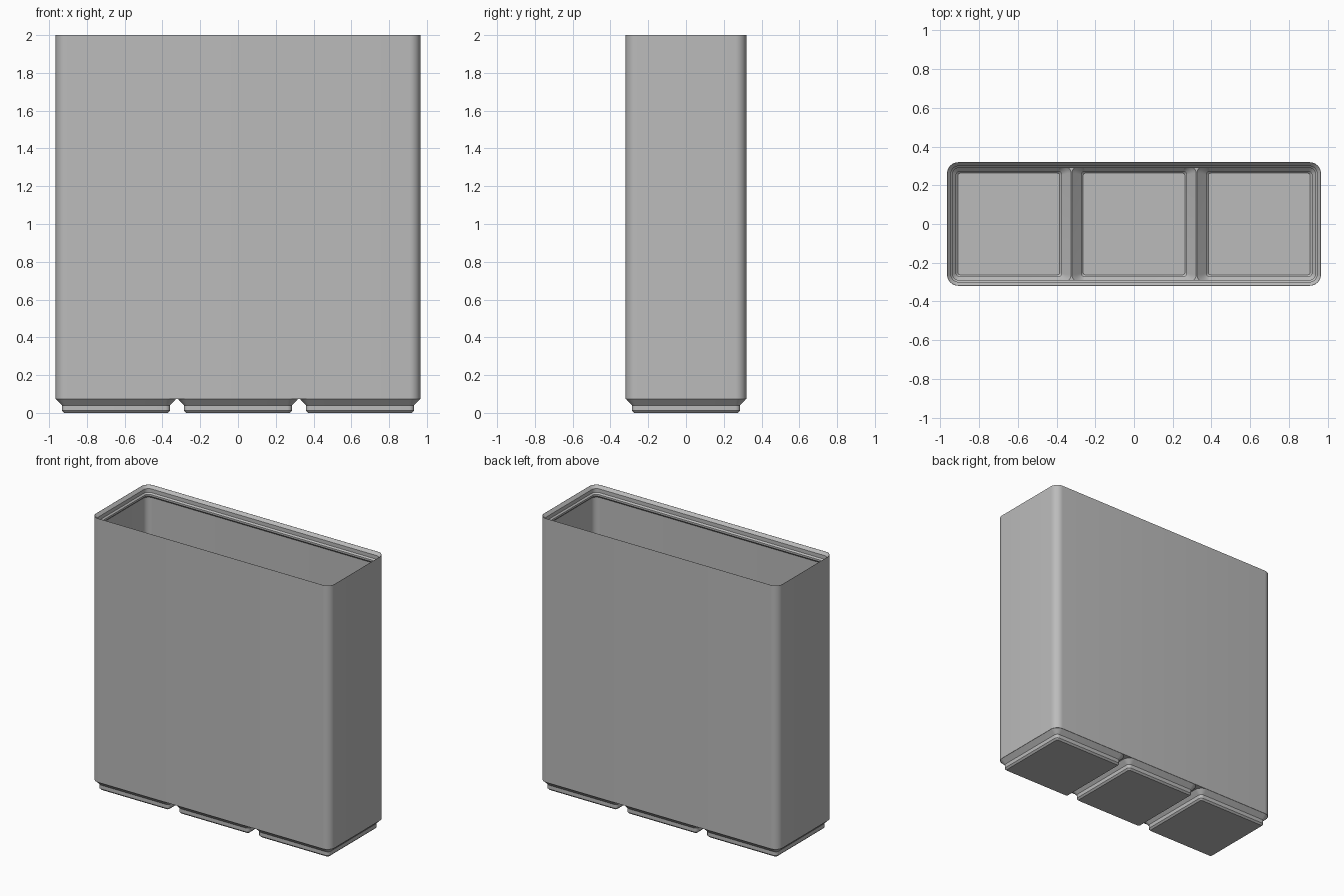
import bpy, bmesh
from math import cos, sin, pi, radians

if "Cube" in bpy.data.objects:
    bpy.data.objects.remove(bpy.data.objects["Cube"])

HX, HY = 0.965, 0.319      # half width and half depth of the body
PITCH = 0.646              # spacing of the feet
CORNER, WALL = 0.058, 0.0146
STEPS = 8                  # segments per rounded corner

grey = bpy.data.materials.new("light grey plastic")
grey.use_nodes = True
grey.diffuse_color = (0.5, 0.5, 0.5, 1)
grey.node_tree.nodes["Principled BSDF"].inputs["Base Color"].default_value = grey.diffuse_color


def loft(name, rings):
    """Closed solid through rounded rectangles (x0, x1, half depth, radius, z)."""
    bm = bmesh.new()
    loops = []
    for x0, x1, hy, r, z in rings:
        loop = []
        corners = [(x1 - r, hy - r), (x0 + r, hy - r), (x0 + r, r - hy), (x1 - r, r - hy)]
        for quarter, (cx, cy) in enumerate(corners):
            for i in range(STEPS + 1):
                a = (quarter + i / STEPS) * pi / 2
                loop.append(bm.verts.new((cx + r * cos(a), cy + r * sin(a), z)))
        loops.append(loop)
    for low, high in zip(loops, loops[1:]):
        for i in range(len(low)):
            j = (i + 1) % len(low)
            bm.faces.new((low[i], low[j], high[j], high[i]))
    bm.faces.new(loops[0][::-1])
    bm.faces.new(loops[-1])
    mesh = bpy.data.meshes.new(name)
    bm.to_mesh(mesh)
    bm.free()
    mesh.materials.append(grey)
    obj = bpy.data.objects.new(name, mesh)
    bpy.context.collection.objects.link(obj)
    return obj


def inset_ring(offset, z):
    return (offset - HX, HX - offset, HY - offset, CORNER - offset, z)


def combine(target, tool, operation):
    tool.hide_render = True
    mod = target.modifiers.new(tool.name, "BOOLEAN")
    mod.operation, mod.solver, mod.object = operation, "EXACT", tool
    bpy.context.view_layer.objects.active = target
    bpy.ops.object.modifier_apply(modifier=mod.name)
    bpy.data.objects.remove(tool)


# Outer body
bin_body = loft("storage_bin", [inset_ring(0, 0.073), inset_ring(0, 2.0)])

# Stepped feet: half size, corner radius, height
FOOT = [(0.274, 0.012, 0), (0.286, 0.025, 0.012), (0.286, 0.025, 0.040), (0.318, 0.057, 0.074)]
for k in (-1, 0, 1):
    cx = k * PITCH
    foot = loft("foot", [(cx - h, cx + h, h, r, z) for h, r, z in FOOT])
    combine(bin_body, foot, "UNION")

# Main cavity with the stacking lip at the rim
LIP = [(WALL, 0.0955), (WALL, 1.915), (0.030, 1.930), (0.030, 1.943),
       (0.020, 1.953), (0.020, 1.980), (0.0015, 2.0), (-0.0035, 2.005)]
combine(bin_body, loft("cavity_cutter", [inset_ring(o, z) for o, z in LIP]), "DIFFERENCE")

# Hollows in the feet, leaving low ridges across the floor
HOLLOW = [(0.262, 0.010, 0.015), (0.272, 0.018, 0.025), (0.272, 0.018, 0.046),
          (0.3035, 0.043, 0.078), (0.3215, 0.043, 0.0965)]
limit = WALL + 0.0005
for k in (-1, 0, 1):
    cx = k * PITCH
    rings = [(max(cx - h, limit - HX), min(cx + h, HX - limit), min(h, HY - limit), r, z)
             for h, r, z in HOLLOW]
    combine(bin_body, loft("foot_cutter", rings), "DIFFERENCE")

# Smooth corners, sharp steps
bpy.ops.object.select_all(action="DESELECT")
bin_body.select_set(True)
bpy.context.view_layer.objects.active = bin_body
bpy.ops.object.shade_smooth_by_angle(angle=radians(30))
